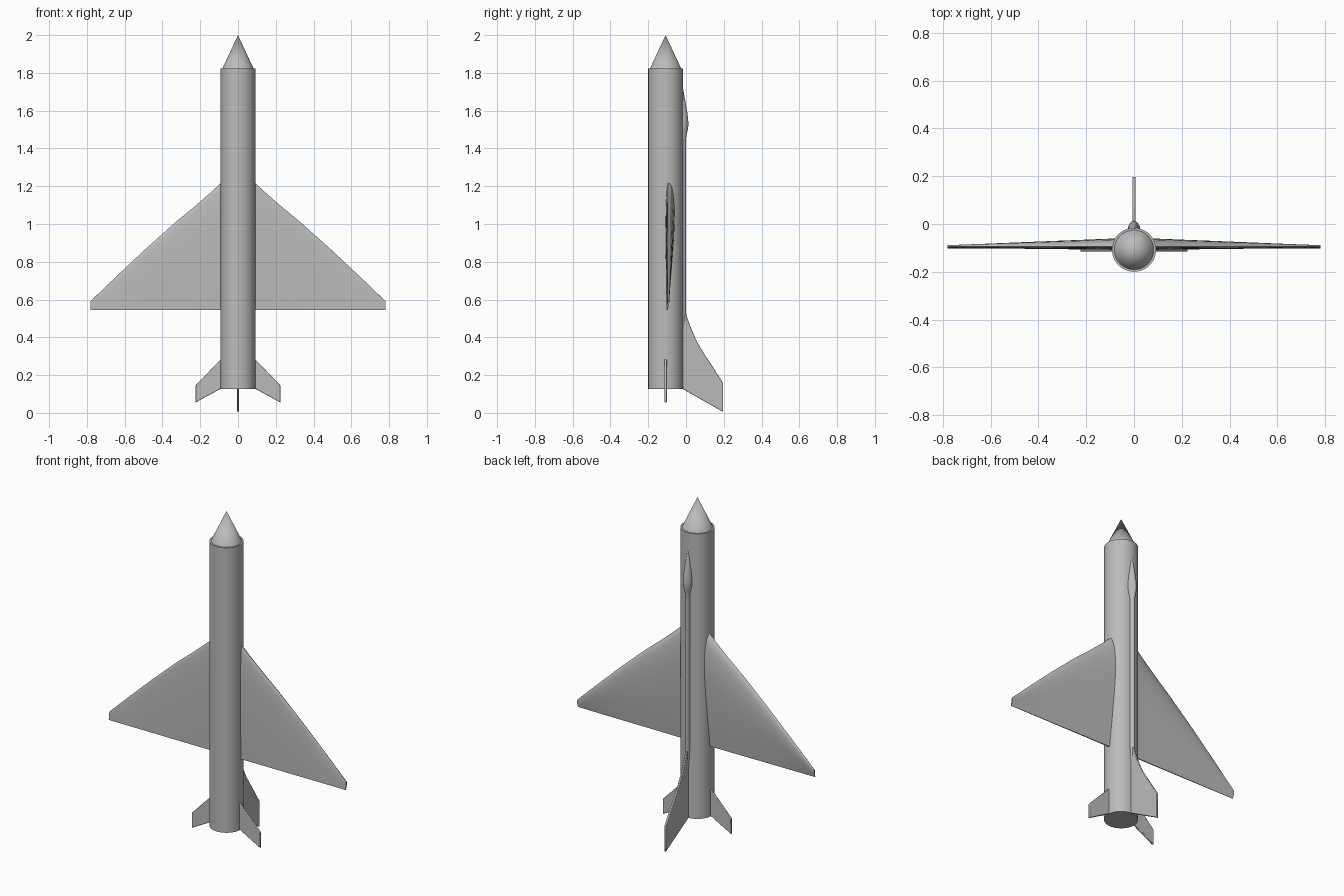
import bpy, bmesh, math

if "Cube" in bpy.data.objects:
    bpy.data.objects.remove(bpy.data.objects["Cube"], do_unlink=True)

AXIS_Y = -0.108
RADIUS = 0.092

grey = bpy.data.materials.new("light grey")
grey.use_nodes = True
grey.diffuse_color = (0.5, 0.5, 0.5, 1)
grey.node_tree.nodes["Principled BSDF"].inputs["Base Color"].default_value = (0.5, 0.5, 0.5, 1)


def finish(name, bm, angle=35):
    bmesh.ops.recalc_face_normals(bm, faces=bm.faces)
    mesh = bpy.data.meshes.new(name)
    bm.to_mesh(mesh)
    bm.free()
    obj = bpy.data.objects.new(name, mesh)
    bpy.context.collection.objects.link(obj)
    mesh.materials.append(grey)
    bpy.ops.object.select_all(action='DESELECT')
    bpy.context.view_layer.objects.active = obj
    obj.select_set(True)
    bpy.ops.object.shade_smooth_by_angle(angle=math.radians(angle))
    return obj


def loft(name, sections):
    """Skin a row of closed sections and cap both ends."""
    bm = bmesh.new()
    rings = [[bm.verts.new(p) for p in s] for s in sections]
    n = len(rings[0])
    for a, b in zip(rings, rings[1:]):
        for i in range(n):
            j = (i + 1) % n
            bm.faces.new((a[i], a[j], b[j], b[i]))
    bm.faces.new(rings[0])
    bm.faces.new(rings[-1])
    return finish(name, bm)


def ellipse(z, rx, ry, cy, n):
    angles = [2 * math.pi * i / n for i in range(n)]
    return [(rx * math.cos(a), cy + ry * math.sin(a), z) for a in angles]


def plate(name, outline, place, half):
    """Flat fin: an outline given a thickness, with softened edges."""
    obj = loft(name, [[place(u, z, s) for u, z in outline] for s in (-half, half)])
    bevel = obj.modifiers.new("soft edges", 'BEVEL')
    bevel.width = 0.003
    bevel.segments = 2
    return obj


# Fuselage tube and nose cone
loft("fuselage", [ellipse(z, RADIUS, RADIUS, AXIS_Y, 64) for z in (0.127, 1.823)])
bm = bmesh.new()
base = [bm.verts.new(p) for p in ellipse(1.82, 0.084, 0.084, AXIS_Y, 64)]
tip = bm.verts.new((0, AXIS_Y, 2.0))
for i in range(64):
    bm.faces.new((base[i], base[(i + 1) % 64], tip))
bm.faces.new(base)
finish("nose_cone", bm)

# Delta wings with a flat-bellied airfoil
TRAIL_Z = 0.545
LEADING = [(0.05, 1.25), (0.095, 1.214), (0.13, 1.18), (0.169, 1.146), (0.2275, 1.095),
           (0.328, 1.012), (0.487, 0.870), (0.645, 0.722), (0.78, 0.592)]


def airfoil(x, lead, side):
    span = (x - 0.09) / 0.69
    scale = 1 - 0.8 * span
    steps = 14
    upper, lower = [], []
    for i in range(steps + 1):
        t = 0.5 - 0.5 * math.cos(math.pi * i / steps)
        shape = 2.969 * t**0.5 - 1.26 * t - 3.516 * t**2 + 2.843 * t**3 - 0.9 * t**4
        z = lead - t * (lead - TRAIL_Z)
        mid = -0.094 - 0.007 * t
        upper.append((side * x, mid + 0.035 * scale * shape, z))
        lower.append((side * x, mid - 0.011 * scale * shape - 0.0005, z))
    return upper + lower[:0:-1]


for label, side in (("left", 1), ("right", -1)):
    loft(label + "_wing", [airfoil(x, z, side) for x, z in LEADING])
    # Small tail fins on the same side
    plate(label + "_tail_fin",
          [(0.06, 0.316), (0.225, 0.145), (0.225, 0.055), (0.06, 0.145)],
          lambda u, z, s, side=side: (side * u, AXIS_Y + s, z), 0.0065)

# Swept upright fin with a curved front edge
plate("upright_fin",
      [(-0.05, 0.6), (-0.004, 0.55), (0.002, 0.52), (0.014, 0.483), (0.032, 0.437),
       (0.05, 0.395), (0.074, 0.348), (0.105, 0.3), (0.138, 0.25), (0.197, 0.157),
       (0.197, 0.005), (-0.05, 0.145)],
      lambda u, z, s: (s, u, z), 0.006)

# Raised spine that swells into the cockpit canopy
SPINE_BASE = -0.03
SPINE = [(1.75, 0.004, -0.021), (1.71, 0.009, -0.014), (1.67, 0.014, -0.007),
         (1.63, 0.019, 0.0), (1.59, 0.024, 0.007), (1.56, 0.026, 0.011),
         (1.53, 0.027, 0.013), (1.505, 0.025, 0.011), (1.48, 0.020, 0.005),
         (1.46, 0.016, 0.001), (1.43, 0.015, 0.0), (0.54, 0.015, 0.0),
         (0.47, 0.011, -0.004), (0.38, 0.005, -0.015)]
loft("spine_and_canopy",
     [ellipse(z, w, top - SPINE_BASE, SPINE_BASE, 24) for z, w, top in SPINE])
